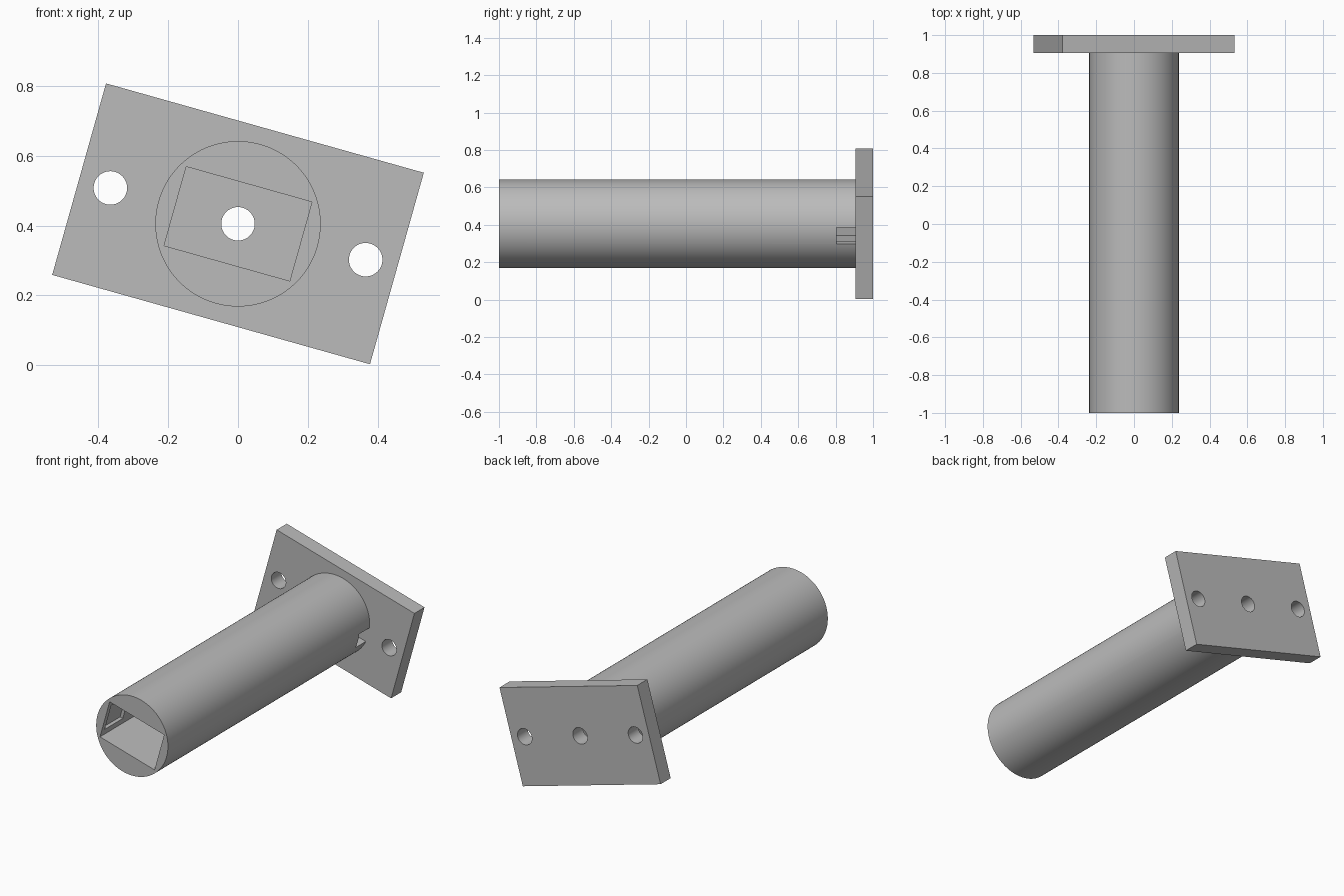
import bpy, math
from mathutils import Matrix

if "Cube" in bpy.data.objects:
    bpy.data.objects.remove(bpy.data.objects["Cube"], do_unlink=True)

grey = bpy.data.materials.new("plain grey")
grey.use_nodes = True
colour = (0.5, 0.5, 0.5, 1)
grey.diffuse_color = colour
grey.node_tree.nodes["Principled BSDF"].inputs["Base Color"].default_value = colour

# Whole model is rolled about its long axis
ROLL = Matrix.Translation((0, 0, 0.405)) @ Matrix.Rotation(math.radians(15.7), 4, 'Y')
TUBE_R = 0.237
PLATE_Y = 0.905


def finish(ob, name, matrix):
    ob.name = name
    ob.data.transform(matrix)
    ob.data.materials.append(grey)
    return ob


def box(name, x, y, z):
    """Box from (min, max) ranges in the rolled frame."""
    bpy.ops.mesh.primitive_cube_add(size=1)
    spans = (x, y, z)
    mid = Matrix.Translation([(a + b) / 2 for a, b in spans])
    size = Matrix.Diagonal([b - a for a, b in spans] + [1])
    return finish(bpy.context.object, name, ROLL @ mid @ size)


def rod(name, radius, y, x=0, sides=64):
    """Cylinder along y in the rolled frame."""
    bpy.ops.mesh.primitive_cylinder_add(radius=radius, depth=y[1] - y[0], vertices=sides)
    place = Matrix.Translation((x, (y[0] + y[1]) / 2, 0))
    return finish(bpy.context.object, name, ROLL @ place @ Matrix.Rotation(math.pi / 2, 4, 'X'))


def cut(target, cutters):
    for c in cutters:
        mod = target.modifiers.new("cut", 'BOOLEAN')
        mod.operation = 'DIFFERENCE'
        mod.solver = 'EXACT'
        mod.object = c
        bpy.context.view_layer.objects.active = target
        bpy.ops.object.modifier_apply(modifier=mod.name)
        bpy.data.objects.remove(c, do_unlink=True)
    bpy.ops.object.select_all(action='DESELECT')
    target.select_set(True)
    bpy.context.view_layer.objects.active = target
    bpy.ops.object.shade_smooth_by_angle(angle=math.radians(30))


# Round tube with a rectangular bore, a side notch and a shallow inner recess
tube = rod("tube", TUBE_R, (-1, PLATE_Y), sides=128)
cut(tube, [
    box("bore_cutter", (-0.187, 0.187), (-1.1, 1.1), (-0.1175, 0.1175)),
    box("notch_cutter", (0.1, 0.3), (0.805, 1.1), (-0.046, 0.046)),
    box("recess_cutter", (-0.205, -0.1), (-0.97, -0.8), (-0.08, 0.08)),
])

# Mounting plate with three holes in a row
plate = box("mounting_plate", (-0.473, 0.473), (PLATE_Y, 1), (-0.285, 0.285))
cut(plate, [rod("hole_cutter", 0.048, (0.8, 1.1), x) for x in (-0.38, 0, 0.38)])
